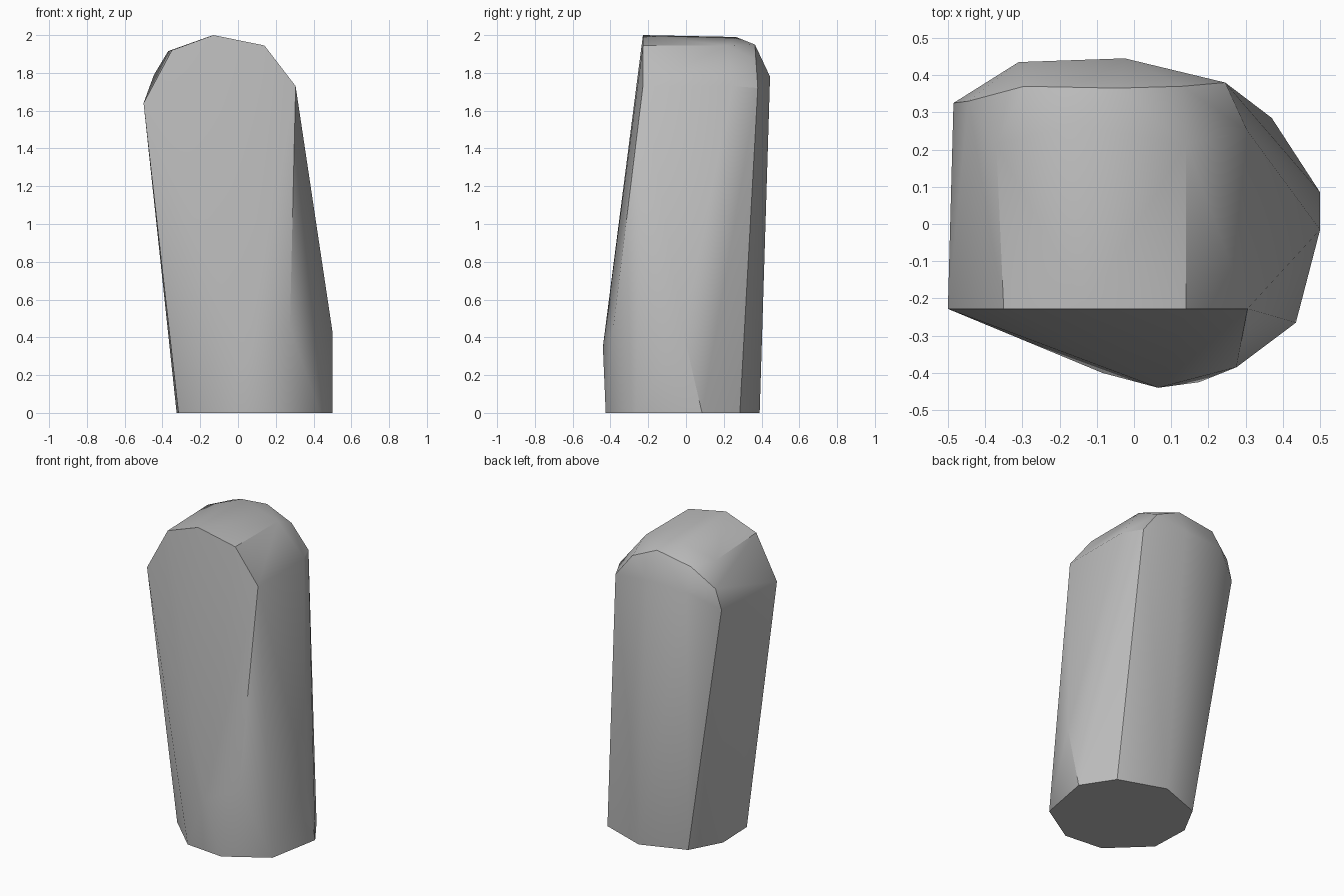
import bpy
import bmesh

cube = bpy.data.objects.get("Cube")
if cube:
    bpy.data.objects.remove(cube, do_unlink=True)

# Single grey stone colour
stone = bpy.data.materials.new("grey_stone")
stone.use_nodes = True
colour = (0.5, 0.5, 0.5, 1.0)
stone.diffuse_color = colour
stone.node_tree.nodes["Principled BSDF"].inputs["Base Color"].default_value = colour

bm = bmesh.new()


def add_ring(outline, z):
    """Add a flat ring of corners at one height."""
    for x, y in outline:
        bm.verts.new((x, y, z))


def add_section(outline, y):
    """Add an upright cross-section of corners at one depth."""
    for x, z in outline:
        bm.verts.new((x, y, z))


# Nine-sided base
add_ring([(0.5, 0.085), (0.37, 0.285), (0.07, 0.39), (-0.215, 0.285), (-0.325, 0.08),
          (-0.315, -0.18), (-0.085, -0.4), (0.175, -0.425), (0.435, -0.265)], 0)

# Bulging corners low on the front and side
for corner in [(0.5, -0.015, 0.43), (0.275, -0.385, 0.45), (0.065, -0.44, 0.35)]:
    bm.verts.new(corner)

# Rounded arch of the front face
add_section([(-0.5, 1.64), (-0.35, 1.92), (-0.13, 2.0), (0.14, 1.945), (0.305, 1.73)], -0.228)

# Chipped crown and back shoulder
for corner in [(-0.16, 0.265, 1.99), (-0.37, 0.215, 1.915), (0.14, 0.215, 1.945),
               (0.305, 0.25, 1.73), (-0.045, 0.365, 1.95), (-0.295, 0.37, 1.91),
               (0.13, 0.37, 1.87), (0.245, 0.38, 1.72), (-0.025, 0.445, 1.78),
               (-0.31, 0.435, 1.77), (-0.445, 0.33, 1.79), (-0.485, 0.325, 1.66)]:
    bm.verts.new(corner)

# Wrap the corners in a faceted skin
hull = bmesh.ops.convex_hull(bm, input=bm.verts)
loose = {g for g in hull["geom_interior"] if isinstance(g, bmesh.types.BMVert)}
bmesh.ops.delete(bm, geom=list(loose), context="VERTS")
bmesh.ops.dissolve_limit(bm, angle_limit=0.01, verts=bm.verts, edges=bm.edges)
bmesh.ops.recalc_face_normals(bm, faces=bm.faces)

mesh = bpy.data.meshes.new("standing_stone")
bm.to_mesh(mesh)
bm.free()
mesh.materials.append(stone)
rock = bpy.data.objects.new("standing_stone", mesh)
bpy.context.collection.objects.link(rock)

# Soft shading with sharp ridges
bpy.context.view_layer.objects.active = rock
rock.select_set(True)
bpy.ops.object.shade_smooth_by_angle(angle=0.52)
